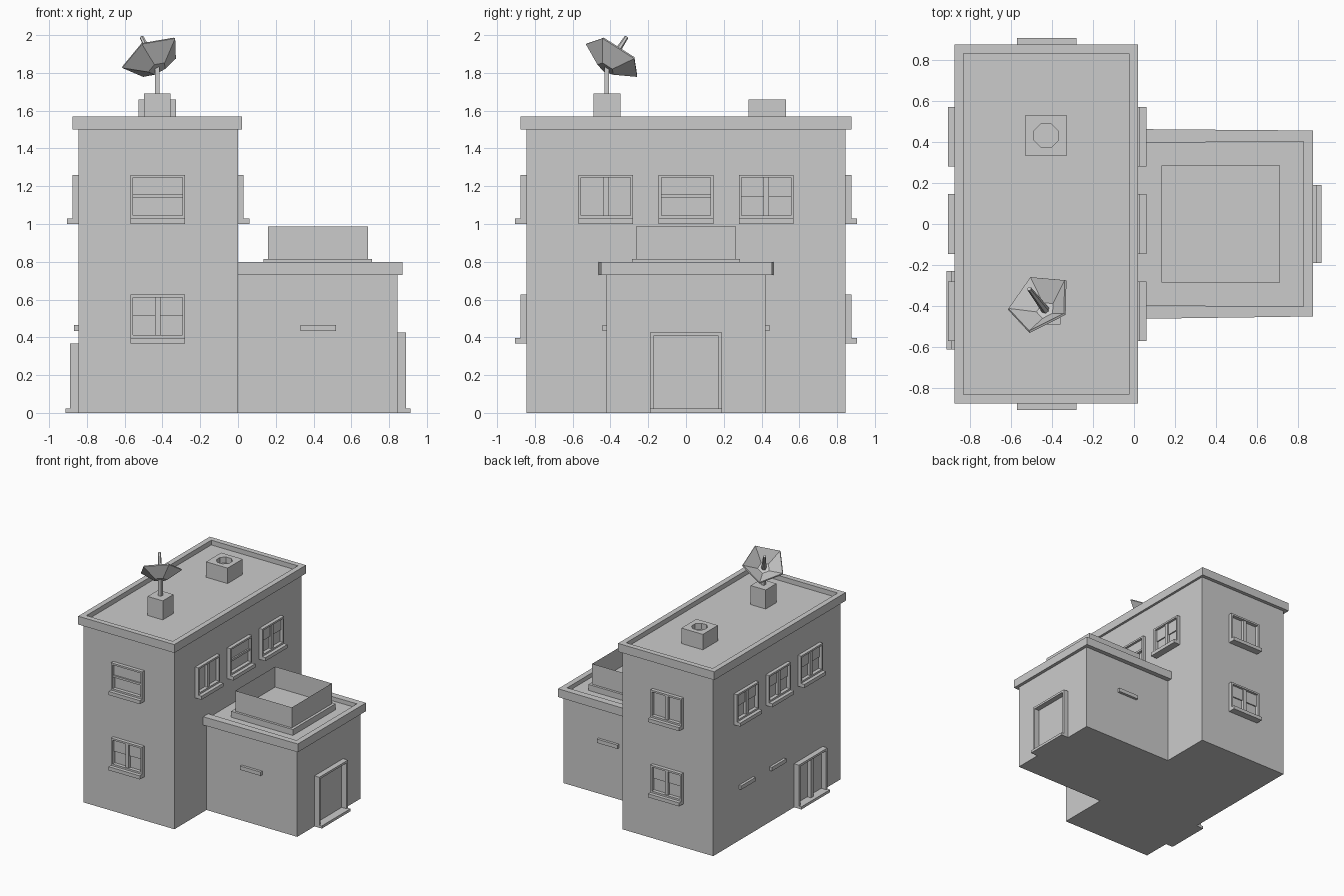
import bpy, bmesh, math
from mathutils import Vector, Matrix

if "Cube" in bpy.data.objects:
    bpy.data.objects.remove(bpy.data.objects["Cube"])


def box(bm, x0, x1, y0, y1, z0, z1):
    m = Matrix.LocRotScale(((x0 + x1) / 2, (y0 + y1) / 2, (z0 + z1) / 2), None,
                           (x1 - x0, y1 - y0, z1 - z0))
    return bmesh.ops.create_cube(bm, size=1, matrix=m)["verts"]


def ring(bm, outer, inner, z0, z1, closed=True):
    """Band between two outlines, with height."""
    loops = [[bm.verts.new((x, y, z)) for x, y in pts]
             for pts, z in ((outer, z0), (outer, z1), (inner, z1), (inner, z0))]
    n = len(outer)
    for i in range(n if closed else n - 1):
        j = (i + 1) % n
        for a, b in zip(loops, loops[1:] + loops[:1]):
            bm.faces.new((a[i], a[j], b[j], b[i]))


def rect(x0, x1, y0, y1):
    return [(x0, y0), (x1, y0), (x1, y1), (x0, y1)]


def finish(name, bm, matrix=None):
    bmesh.ops.recalc_face_normals(bm, faces=bm.faces)
    if matrix:
        bm.transform(matrix)
    me = bpy.data.meshes.new(name)
    bm.to_mesh(me)
    bm.free()
    ob = bpy.data.objects.new(name, me)
    bpy.context.collection.objects.link(ob)
    return ob


def block(name, *b):
    bm = bmesh.new()
    box(bm, *b)
    return finish(name, bm)


def on_wall(normal, pos):
    """Local x along the wall, y up, z outward."""
    n, up = Vector(normal), Vector((0, 0, 1))
    m = Matrix((up.cross(n), up, n)).transposed().to_4x4()
    m.translation = pos
    return m


FRONT, BACK, LEFT, RIGHT = (0, -1, 0), (0, 1, 0), (-1, 0, 0), (1, 0, 0)


def window(name, normal, pos, style):
    bm = bmesh.new()
    box(bm, -.145, .145, 0, .03, 0, .06)                       # sill
    ring(bm, rect(-.145, .145, .03, .26), rect(-.13, .13, .045, .245), 0, .03)
    if style == "stacked":
        box(bm, -.13, .13, .138, .155, 0, .022)                # rail
        box(bm, -.13, .13, .155, .245, 0, .01)                 # upper pane
    else:
        box(bm, -.015, .015, .045, .245, 0, .022)              # mullion
        if style == "sash":
            for x in (-.13, .015):
                box(bm, x, x + .115, .145, .245, 0, .01)
    finish(name, bm, on_wall(normal, pos))


def door(name, normal, pos, h, double):
    bm = bmesh.new()
    box(bm, -.19, .19, 0, .022, 0, .068)                       # threshold
    w, t = .19, .018
    outer = [(-w, .022), (-w, h), (w, h), (w, .022)]
    inner = [(-w + t, .022), (-w + t, h - t), (w - t, h - t), (w - t, .022)]
    ring(bm, outer, inner, 0, .045, closed=False)
    if double:
        box(bm, -.015, .015, .022, h - t, 0, .035)
    finish(name, bm, on_wall(normal, pos))


def vent(name, normal, pos):
    bm = bmesh.new()
    box(bm, -.095, .095, -.016, .016, 0, .022)
    finish(name, bm, on_wall(normal, pos))


# Building masses and roof edges
block("main_block", -.845, 0, -.845, .845, 0, 1.53)
block("wing_block", 0, .845, -.42, .42, 0, .765)
bm = bmesh.new()
ring(bm, rect(-.875, .02, -.875, .875), rect(-.83, -.025, -.83, .83), 1.5, 1.57)
finish("main_parapet", bm)
bm = bmesh.new()
ring(bm, [(0, -.462), (.872, -.45), (.872, .455), (0, .462)],
     [(0, -.395), (.825, -.402), (.825, .402), (0, .395)], .73, .8, closed=False)
finish("wing_parapet", bm)

# Windows
UP, LOW = 1.0, .367
window("front_upper_window", FRONT, (-.425, -.845, UP), "stacked")
window("front_lower_window", FRONT, (-.425, -.845, LOW), "sash")
window("back_upper_window", BACK, (-.425, .845, UP), "plain")
window("back_lower_window", BACK, (-.425, .845, LOW), "sash")
for i, (y, style) in enumerate(((-.425, "plain"), (0, "stacked"), (.425, "sash"))):
    window(f"right_window_{i}", RIGHT, (0, y, UP), style)
    window(f"left_window_{i}", LEFT, (-.845, y, UP), "sash")

# Doors and vents
door("wing_door", RIGHT, (.845, 0, 0), .425, False)
door("left_double_door", LEFT, (-.845, -.42, 0), .367, True)
for i, y in enumerate((0, .41)):
    vent(f"left_vent_{i}", LEFT, (-.845, y, .45))
vent("wing_front_vent", FRONT, (.425, -.42, .45))
vent("wing_back_vent", BACK, (.425, .42, .45))

# Open skylight box on the wing roof
block("skylight_base", .135, .71, -.285, .285, .765, .815)
bm = bmesh.new()
box(bm, .16, .687, -.265, .265, .815, .987)
bmesh.ops.delete(bm, geom=[f for f in bm.faces if abs(f.normal.z) > .9], context="FACES_ONLY")
finish("skylight_walls", bm)

# Roof vent with an eight-sided hole
bm = bmesh.new()
sq, octo = [], []
for k in range(8):
    a = math.radians(45 * k)
    c, s = round(math.cos(a)), round(math.sin(a))
    sq.append((-.428 + .1 * c, .43 + .1 * s))
    a += math.radians(22.5)
    octo.append((-.428 + .063 * math.cos(a), .43 + .063 * math.sin(a)))
ring(bm, sq, octo, 1.53, 1.66)
bm.faces.new([bm.verts.new((x, y, 1.61)) for x, y in octo])
finish("roof_vent", bm)

# Dish: base, pole, five-sided bowl and feed
block("dish_base", -.498, -.357, -.49, -.348, 1.53, 1.69)
block("dish_pole", -.44, -.415, -.432, -.407, 1.69, 1.83)
axis = Vector((-.5, .65, 1)).normalized()
centre = Vector((-.459, -.382, 1.887))
u = Vector((-.151, -.033, -.057))
u = (u - axis * u.dot(axis)).normalized()
frame = Matrix((u, axis.cross(u), axis)).transposed().to_4x4()
frame.translation = centre
bm = bmesh.new()
loops = [[bm.verts.new((r * math.cos(math.tau * k / 5), r * math.sin(math.tau * k / 5), z))
          for k in range(5)] for r, z in ((.166, 0), (.05, -.078))]
for k in range(5):
    j = (k + 1) % 5
    bm.faces.new((loops[0][k], loops[0][j], loops[1][j], loops[1][k]))
bm.faces.new(loops[1])
dish = finish("dish_bowl", bm, frame)
solid = dish.modifiers.new("thickness", "SOLIDIFY")
solid.thickness = .012
solid.offset = 0
bm = bmesh.new()
bmesh.ops.create_cone(bm, cap_ends=True, segments=6, radius1=.02, radius2=.011, depth=.205,
                      matrix=Matrix.Translation((0, 0, .03)))
finish("dish_feed", bm, frame)
